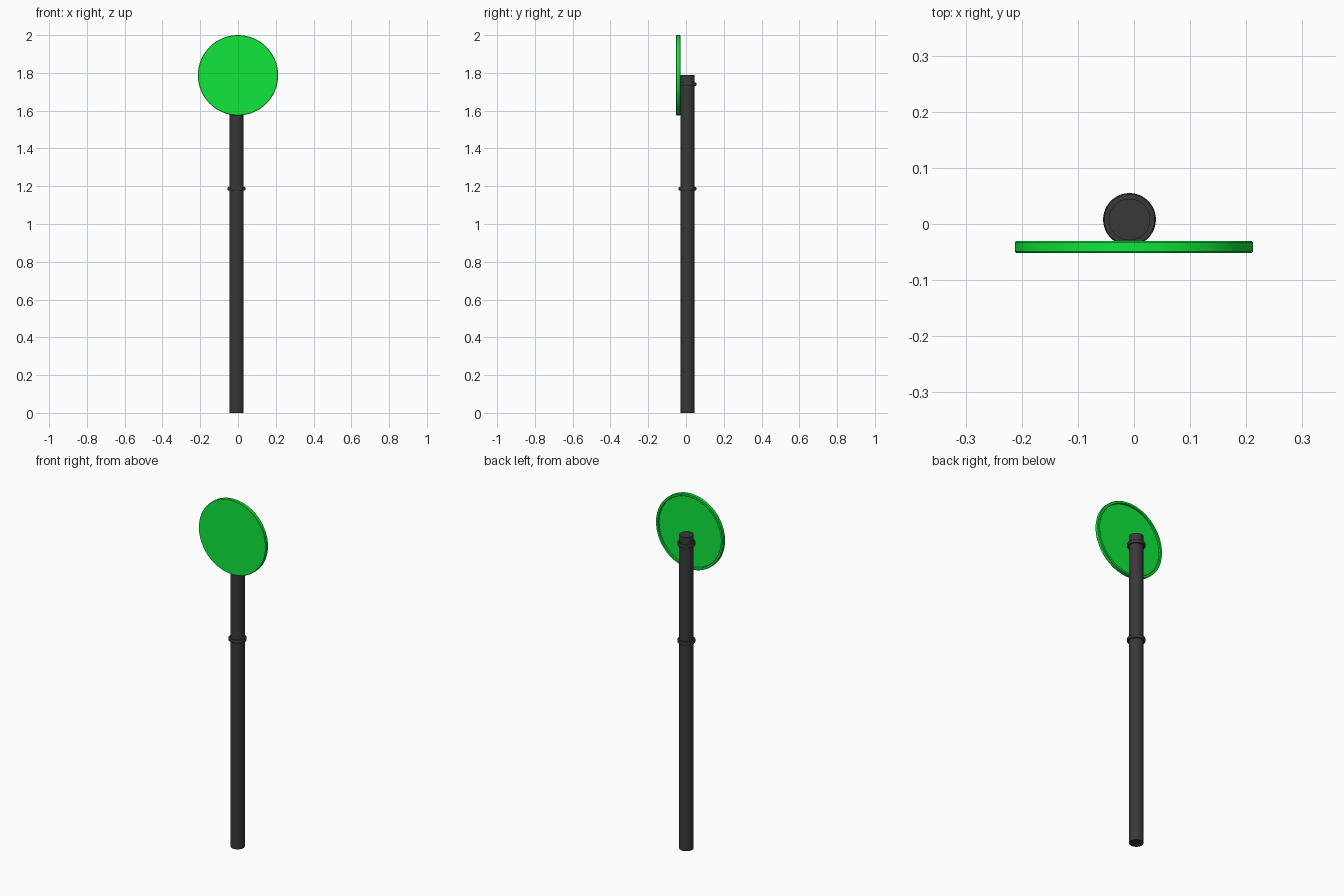
import bpy, math
from mathutils import Matrix

if "Cube" in bpy.data.objects:
    bpy.data.objects.remove(bpy.data.objects["Cube"])


def material(name, rgb):
    m = bpy.data.materials.new(name)
    m.diffuse_color = (*rgb, 1)
    m.use_nodes = True
    m.node_tree.nodes["Principled BSDF"].inputs["Base Color"].default_value = m.diffuse_color
    return m


def lathe(name, profile, mat, matrix, closed=False, n=64):
    """Revolve (radius, height) points about local z; radius 0 makes a pole point."""
    verts, rows, faces = [], [], []
    for r, z in profile:
        count = 1 if r == 0 else n
        rows.append([len(verts) + i % count for i in range(n)])
        for i in range(count):
            a = 2 * math.pi * i / n
            verts.append((r * math.cos(a), r * math.sin(a), z))
    pairs = list(zip(rows, rows[1:])) + ([(rows[-1], rows[0])] if closed else [])
    for a, b in pairs:
        for i in range(n):
            j = (i + 1) % n
            faces.append(tuple(dict.fromkeys((a[i], a[j], b[j], b[i]))))
    me = bpy.data.meshes.new(name)
    me.from_pydata(verts, [], faces)
    me.materials.append(mat)
    ob = bpy.data.objects.new(name, me)
    ob.matrix_world = matrix
    bpy.context.collection.objects.link(ob)
    bpy.ops.object.select_all(action='DESELECT')
    ob.select_set(True)
    bpy.context.view_layer.objects.active = ob
    bpy.ops.object.shade_smooth_by_angle(angle=math.radians(35))
    return ob


green = material("green", (0.005, 0.8, 0.045))
dark = material("dark_grey", (0.04, 0.04, 0.04))
PX, PY = -0.008, 0.008

# Post
lathe("post", [(0, 0), (0.037, 0), (0.037, 1.79), (0, 1.79)], dark,
      Matrix.Translation((PX, PY, 0)))

# Clamp bands around the post
band = [(0.036, -0.009), (0.045, -0.009), (0.047, -0.006),
        (0.047, 0.006), (0.045, 0.009), (0.036, 0.009)]
for label, z in (("lower", 1.186), ("upper", 1.74)):
    lathe(label + "_band", band, dark, Matrix.Translation((PX, PY, z)), closed=True)

# Round sign plate: flat front, raised rim around a recessed back
plate = [(0, 0.052), (0.21, 0.052), (0.2125, 0.049), (0.2125, 0.033),
         (0.21, 0.03), (0.2, 0.03), (0.198, 0.032), (0.198, 0.041), (0, 0.041)]
lathe("sign_plate", plate[::-1], green,
      Matrix.Translation((0, 0, 1.7875)) @ Matrix.Rotation(math.pi / 2, 4, 'X'))
